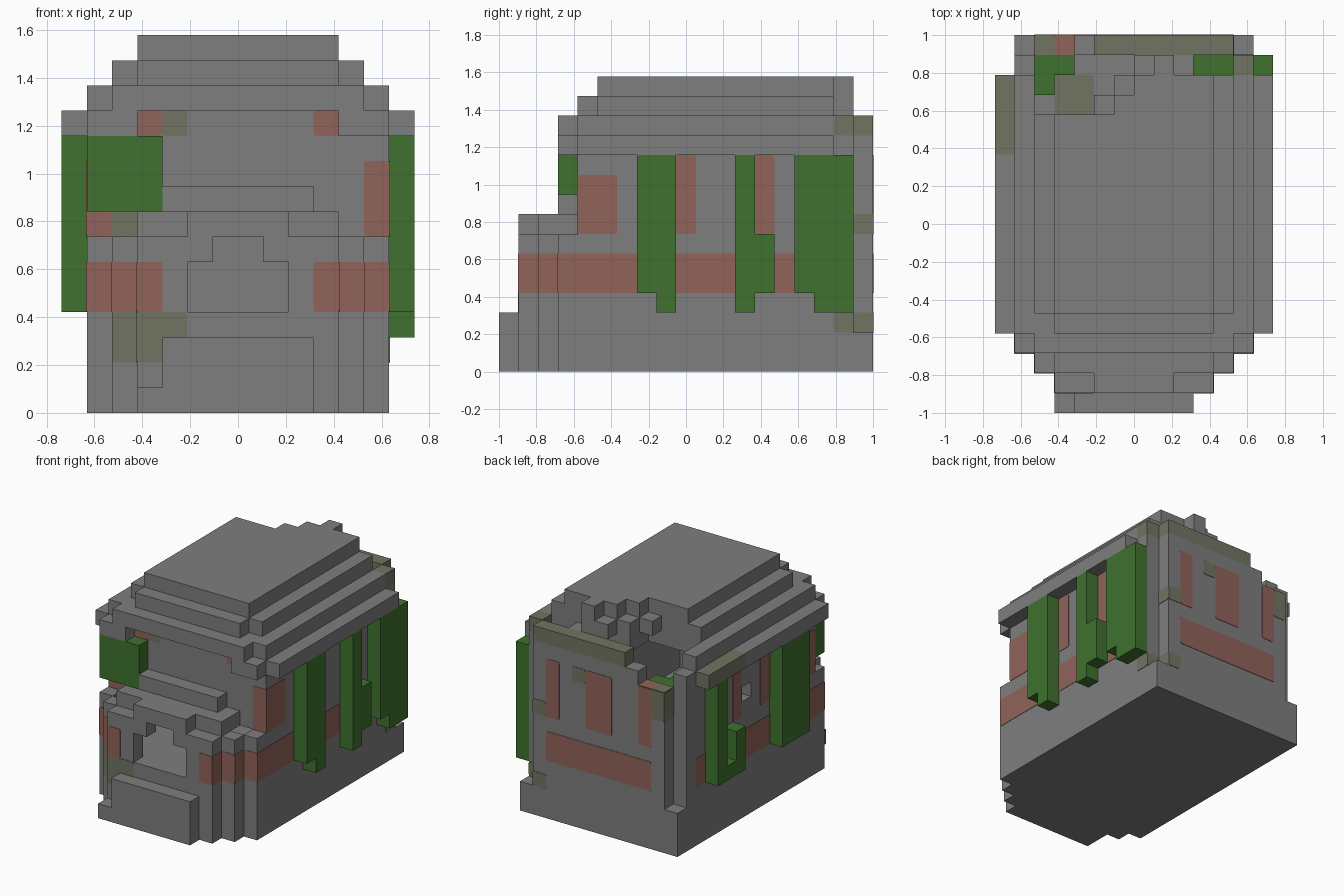
import bpy, bmesh
from mathutils import Matrix, Vector

U = 2 / 19                                   # one building block
cube = bpy.data.objects.get("Cube")
if cube:
    bpy.data.objects.remove(cube, do_unlink=True)


def material(name, rgb):
    m = bpy.data.materials.new(name)
    m.use_nodes = True
    m.diffuse_color = (*rgb, 1)
    m.node_tree.nodes["Principled BSDF"].inputs["Base Color"].default_value = (*rgb, 1)
    return m


STONE = material("grey stone", (0.21, 0.21, 0.21))
MOSS = material("mossy stone", (0.165, 0.178, 0.122))
BRICK = material("red brick", (0.28, 0.125, 0.1))
VINE = material("leaf green", (0.05, 0.165, 0.028))


def point(i, j, k):
    """Block grid to world position."""
    return Vector(((i - 7) * U, (j - 9.5) * U, k * U))


def add_box(bm, lo, hi):
    size = hi - lo
    mat = Matrix.Translation((lo + hi) / 2) @ Matrix.Diagonal((*size, 1))
    return bmesh.ops.create_cube(bm, size=1, matrix=mat)["verts"]


def finish(name, bm, mat):
    mesh = bpy.data.meshes.new(name)
    bm.to_mesh(mesh)
    bm.free()
    mesh.materials.append(mat)
    bpy.context.collection.objects.link(bpy.data.objects.new(name, mesh))


def blocks(name, mat, *boxes):
    """Join boxes given as x, y and z ranges in blocks."""
    bm = bmesh.new()
    for (i0, i1), (j0, j1), (k0, k1) in boxes:
        add_box(bm, point(i0, j0, k0), point(i1, j1, k1))
    finish(name, bm, mat)


def plates(name, mat, side, *areas):
    """Thin rounded plates on a wall: side is front, back, left (+x) or right (-x)."""
    axis = 1 if side in ("front", "back") else 0
    sign = 1 if side in ("back", "left") else -1
    bm = bmesh.new()
    for at, (a0, a1), (k0, k1) in areas:
        lo, hi = (point(a0, at, k0), point(a1, at, k1)) if axis else (point(at, a0, k0), point(at, a1, k1))
        lo[axis] -= 0.003
        hi[axis] += 0.003
        verts = add_box(bm, lo, hi)
        edges = {e for v in verts for e in v.link_edges
                 if abs((e.verts[0].co - e.verts[1].co)[axis]) > 0.001}
        bmesh.ops.bevel(bm, geom=list(edges), offset=0.012, segments=2, profile=0.5, affect="EDGES")
    finish(name, bm, mat)


def both(x):
    """A range across x and its mirror image."""
    return [x, (14 - x[1], 14 - x[0])]


# Solid base with a stepped front and a doorstep
blocks("base", STONE, ((1, 13), (3, 18), (0, 4)), ((2, 12), (2, 3), (0, 4)), ((3, 11), (1, 2), (0, 4)),
       ((1, 2), (18, 19), (0, 3)), ((12, 13), (18, 19), (0, 2)))
blocks("doorstep", STONE, ((4, 10), (0, 1), (0, 3)), ((3, 4), (0, 1), (0, 1)))

# Porch around the front opening
porch = []
for x, y in (((3, 5), (1, 2)), ((2, 3), (2, 3)), ((1, 2), (3, 4))):
    porch += [(m, y, (4, 7)) for m in both(x)]
porch += [(m, (1, 2), (6, 7)) for m in both((5, 6))]
blocks("porch_wall", STONE, *porch)
blocks("porch_roof", STONE, ((5, 9), (1, 2), (7, 8)), ((3, 11), (2, 4), (7, 8)), ((4, 10), (3, 4), (8, 9)))

# Hollow upper walls, with one small window on the -x side
blocks("front_wall", STONE, ((1, 13), (4, 5), (7, 12)))
blocks("left_wall", STONE, ((12, 13), (4, 18), (4, 12)))
blocks("right_wall", STONE, ((1, 2), (4, 11), (4, 12)), ((1, 2), (12, 18), (4, 12)),
       ((1, 2), (11, 12), (4, 8)), ((1, 2), (11, 12), (9, 12)))
blocks("back_wall", STONE, ((2, 4), (18, 19), (0, 11)), ((4, 12), (18, 19), (0, 12)))

# Stepped roof with a broken back corner
blocks("eaves", STONE, ((0, 1), (4, 13), (11, 12)), ((13, 14), (4, 17), (11, 12)),
       *[(m, (3, 4), (11, 12)) for m in both((1, 3))])
blocks("roof_lower", STONE, ((2, 12), (3, 4), (12, 13)), ((1, 13), (4, 15), (12, 13)),
       ((1, 2), (15, 17), (12, 13)), ((6, 13), (15, 17), (12, 13)), ((9, 10), (17, 18), (12, 13)))
blocks("roof_middle", STONE, ((3, 11), (4, 5), (13, 14)), ((2, 12), (5, 15), (13, 14)),
       ((5, 6), (15, 16), (13, 14)), ((6, 7), (15, 17), (13, 14)), ((7, 9), (15, 18), (13, 14)),
       ((9, 12), (15, 17), (13, 14)))
blocks("roof_top", STONE, ((3, 11), (5, 15), (14, 15)), ((6, 7), (15, 16), (14, 15)),
       ((7, 8), (15, 17), (14, 15)), ((8, 9), (15, 18), (14, 15)), ((9, 11), (15, 17), (14, 15)))

# Mossy blocks
blocks("mossy_eave", MOSS, ((0, 1), (13, 17), (11, 12)))
blocks("mossy_wall_top", MOSS, ((5, 12), (18, 19), (12, 13)), ((12, 13), (17, 18), (12, 13)))
blocks("mossy_floor", MOSS, ((3, 5), (15, 17), (4, 4.06)))
blocks("mossy_corner_cap", MOSS, ((2, 3), (18, 19), (11, 11.05)))
blocks("brick_corner_cap", BRICK, ((3, 4), (18, 19), (11, 11.05)))

# Hanging vines
blocks("front_vine", VINE, ((1, 4), (3, 4), (8, 11)))
blocks("left_vines", VINE, ((13, 14), (7, 9), (4, 11)), ((13, 14), (8, 9), (3, 4)),
       ((13, 14), (12, 13), (3, 11)), ((13, 14), (13, 14), (4, 7)),
       ((13, 14), (15, 18), (4, 11)), ((13, 14), (16, 18), (3, 4)))
blocks("right_vines", VINE, ((0, 1), (15, 16), (4, 11)), ((0, 1), (14, 15), (4, 5)),
       ((0, 1), (13, 14), (4, 7)), ((0, 1), (6, 9), (4, 11)))
blocks("inner_vines", VINE, ((2, 3), (16, 18), (4, 11)), ((3, 4), (17, 18), (4, 11)),
       ((10, 12), (17, 18), (4, 12)))

# Brick bands and panels
band = (4, 6)
tall = (7, 11)
steps = [(at, m, band) for at, x in ((1, (3, 4)), (2, (2, 3)), (3, (1, 2))) for m in both(x)]
plates("front_brick", BRICK, "front", *steps, (4, (1, 2), (7, 8)), (4, (12, 13), (7, 10)),
       (4, (3, 4), (11, 12)), (4, (10, 11), (11, 12)))
plates("left_brick", BRICK, "left", (13, (3, 15), band), (12, (2, 3), band), (11, (1, 2), band),
       (13, (4, 6), (7, 10)), (13, (9, 10), tall), (13, (13, 14), tall))
plates("right_brick", BRICK, "right", (1, (3, 17), band), (2, (2, 3), band), (3, (1, 2), band),
       (1, (4, 6), (7, 10)), (1, (9, 10), tall), (1, (12, 13), tall))
plates("back_brick", BRICK, "back", (19, (3, 11), band), (19, (3, 4), tall),
       (19, (6, 8), tall), (19, (10, 11), tall))

# Moss patches
plates("front_moss", MOSS, "front", (1, (3, 5), (2, 4)), (2, (2, 3), (2, 4)),
       (4, (2, 3), (7, 8)), (4, (4, 5), (11, 12)))
plates("left_moss", MOSS, "left", (13, (17, 18), (2, 3)), (12, (18, 19), (2, 3)), (12, (18, 19), (7, 8)))
plates("right_moss", MOSS, "right", (3, (1, 2), (2, 4)), (2, (18, 19), (9, 11)))
plates("back_moss", MOSS, "back", (19, (11, 12), (2, 3)), (19, (11, 12), (7, 8)),
       (19, (8, 9), (10, 11)), (19, (2, 3), (9, 11)), (18, (12, 13), (2, 3)))
